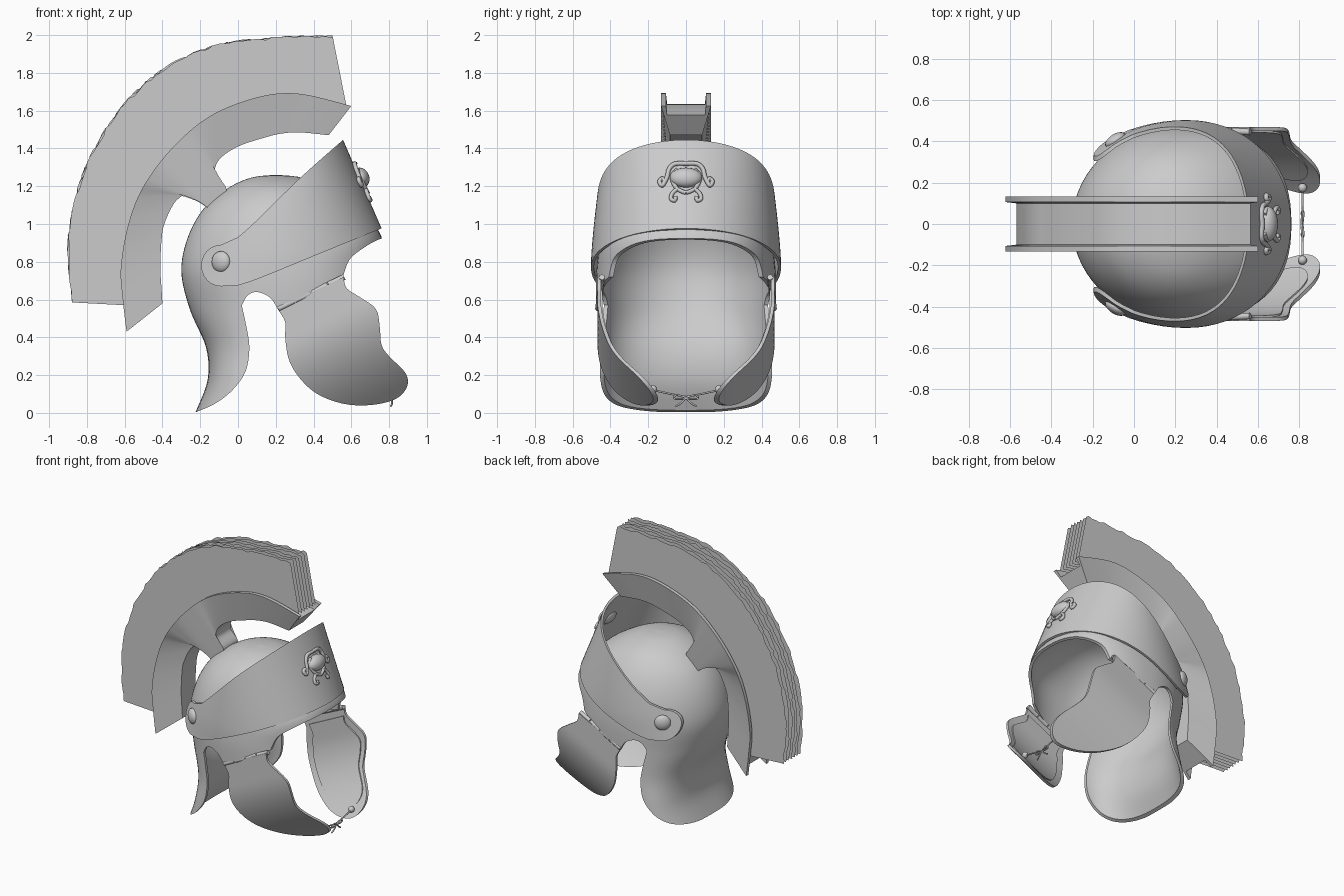
import bpy, bmesh, math, random
from mathutils import Vector

random.seed(4)
cube = bpy.data.objects.get("Cube")
if cube:
    bpy.data.objects.remove(cube, do_unlink=True)

GREY = (0.6, 0.6, 0.6, 1)
metal = bpy.data.materials.new("plain grey")
metal.use_nodes = True
metal.diffuse_color = GREY
metal.node_tree.nodes["Principled BSDF"].inputs["Base Color"].default_value = GREY


def spline(points, steps=6):
    """Smooth open curve through points of any dimension."""
    p = [points[0]] + list(points) + [points[-1]]
    out = []
    for a, b, c, d in zip(p, p[1:], p[2:], p[3:]):
        for i in range(steps):
            t = i / steps
            out.append(tuple(0.5 * (2 * y + (z - x) * t + (2 * x - 5 * y + 4 * z - w) * t * t
                                    + (3 * y - x - 3 * z + w) * t ** 3)
                             for x, y, z, w in zip(a, b, c, d)))
    return out + [tuple(points[-1])]


def smooth(mesh, angle=35):
    mesh.polygons.foreach_set("use_smooth", [True] * len(mesh.polygons))
    mesh.set_sharp_from_angle(angle=math.radians(angle))


def finish(name, bm, angle=35):
    mesh = bpy.data.meshes.new(name)
    bmesh.ops.recalc_face_normals(bm, faces=bm.faces)
    bm.to_mesh(mesh)
    bm.free()
    ob = bpy.data.objects.new(name, mesh)
    bpy.context.collection.objects.link(ob)
    mesh.materials.append(metal)
    smooth(mesh, angle)
    return ob


def grid(name, rows, closed=False, caps=()):
    """Skin rows of points."""
    bm = bmesh.new()
    vs = [[bm.verts.new(p) for p in row] for row in rows]
    for a, b in zip(vs, vs[1:]):
        n = len(a)
        for i in range(n if closed else n - 1):
            j = (i + 1) % n
            bm.faces.new((a[i], a[j], b[j], b[i]))
    for end in caps:
        bm.faces.new(vs[end])
    return finish(name, bm)


def prism(name, outline, y0, y1):
    """Side outline extruded across the width."""
    bm = bmesh.new()
    face = bm.faces.new([bm.verts.new((x, y0, z)) for x, z in outline])
    new = bmesh.ops.extrude_face_region(bm, geom=[face])["geom"]
    bmesh.ops.translate(bm, vec=(0, y1 - y0, 0),
                        verts=[g for g in new if isinstance(g, bmesh.types.BMVert)])
    return finish(name, bm)


def trim(ob, outline, thick):
    """Thicken a sheet and keep what lies within a side outline."""
    cutter = prism("cutter", outline, -1, 1)
    cutter.hide_render = True
    sol = ob.modifiers.new("thickness", 'SOLIDIFY')
    sol.thickness, sol.offset = thick, 0
    cut = ob.modifiers.new("trim", 'BOOLEAN')
    cut.operation, cut.solver, cut.object = 'INTERSECT', 'EXACT', cutter
    bpy.context.view_layer.update()
    dg = bpy.context.evaluated_depsgraph_get()
    mesh = bpy.data.meshes.new_from_object(ob.evaluated_get(dg))
    ob.modifiers.clear()
    ob.data = mesh
    smooth(mesh)
    bpy.data.objects.remove(cutter, do_unlink=True)


def tube(name, points, radius, steps=6):
    cu = bpy.data.curves.new(name, 'CURVE')
    cu.dimensions = '3D'
    cu.bevel_depth, cu.bevel_resolution, cu.use_fill_caps = radius, 2, True
    pts = spline(points, steps)
    sp = cu.splines.new('POLY')
    sp.points.add(len(pts) - 1)
    for q, p in zip(sp.points, pts):
        q.co = (*p, 1)
    sp.use_smooth = True
    cu.materials.append(metal)
    bpy.context.collection.objects.link(bpy.data.objects.new(name, cu))


def ball(name, loc, scale, axis=(0, 0, 1)):
    bm = bmesh.new()
    bmesh.ops.create_uvsphere(bm, u_segments=20, v_segments=12, radius=1)
    ob = finish(name, bm, 60)
    ob.location, ob.scale = loc, scale
    ob.rotation_euler = Vector(axis).to_track_quat('Z', 'Y').to_euler()


TURN = [2 * math.pi * i / 72 for i in range(72)]


def squared_ring(z, back, front, width, back_n, front_n):
    """Oval ring whose back and front halves can be squarer than an ellipse."""
    ring = []
    for t in TURN:
        c, s = math.cos(t), math.sin(t)
        e = 2 / (front_n if c > 0 else back_n)
        ring.append(((back + front) / 2 + (front - back) / 2 * math.copysign(abs(c) ** e, c),
                     width * math.copysign(abs(s) ** e, s), z))
    return ring


# bowl with neck guard: rings of height, back, front, half width, squareness
rings = spline([(-.06, -.25, .32, .45, 2.6, 2), (.02, -.207, .32, .45, 2.6, 2),
                (.18, -.15, .32, .45, 2.6, 2), (.35, -.16, .5, .455, 2.4, 2.4),
                (.55, -.245, .7, .465, 2.1, 2.5), (.75, -.29, .74, .465, 2, 2.5),
                (.93, -.255, .75, .435, 2, 2.4), (1.08, -.17, .62, .36, 2, 2.1),
                (1.18, -.05, .47, .26, 2, 2), (1.235, .07, .34, .13, 2, 2), (1.25, .19, .21, .01, 2, 2)])
bowl = grid("bowl_and_neck_guard", [squared_ring(*r) for r in rings], closed=True, caps=[-1])
bowl_edge = (spline([(.85, .94), (.75, .92), (.66, .87), (.59, .81), (.555, .72)])
             + spline([(.21, .55), (.17, .61), (.1, .64), (.05, .62), (.02, .57)])
             + spline([(.04, .48), (.06, .35), (.04, .22), (-.03, .12), (-.12, .05), (-.22, .005)])
             + [(-.6, 0), (-.6, 1.5), (.85, 1.5)])
trim(bowl, bowl_edge, .02)


# brow band: leaning cone wall around the front and sides
def front_x(z):
    return .75 - (z - .98) * .435


def band_width(z):
    return .495 - .13 * max(0, z - .8) ** 1.3


band = grid("brow_band", [[(.25 + (front_x(z) - .25) * math.cos(t), band_width(z) * math.sin(t), z)
                           for t in TURN] for z in [.5 + i * .05 for i in range(21)]], closed=True)
disc = [(-.09 + .105 * math.cos(a), .78 + .11 * math.sin(a))
        for a in [math.radians(d) for d in range(90, 275, 15)]]
band_edge = (disc + spline([(0, .675), (.12, .715), (.4, .83), (.756, .975)])
             + [(.79, .98), (.57, 1.46)] + spline([(.55, 1.44), (.33, 1.245), (.1, 1.02), (0, .93)]))
trim(band, band_edge, .016)

# crest holder: tapered channel, wide and open on the outer side, with a foot on the bowl
outer = spline([(-.59, .43), (-.61, .6), (-.62, .77), (-.58, 1.0), (-.5, 1.2), (-.35, 1.4),
                (-.15, 1.57), (.1, 1.67), (.32, 1.69), (.6, 1.625)], 17)
inner = spline([(-.4, .58), (-.405, .66), (-.41, .74), (-.41, .82), (-.405, .91), (-.39, 1.0),
                (-.33, 1.12), (-.25, 1.16), (-.17, 1.1), (-.1, 1.05), (-.06, 1.18), (-.12, 1.26),
                (-.1, 1.34), (0, 1.41), (.15, 1.46), (.24, 1.48), (.33, 1.485), (.48, 1.47)], 9)
sections = []
for o, i in zip(outer, inner):
    # across the channel: underside, outer lip, inner lip, floor
    floor_in = .06 / math.dist(o, i)
    half = [(y, (o[0] + (i[0] - o[0]) * f, o[1] + (i[1] - o[1]) * f))
            for y, f in ((.085, 1), (.132, 0), (.106, 0), (.1, floor_in))]
    sections.append([(x, y, z) for y, (x, z) in half] + [(x, -y, z) for y, (x, z) in half[::-1]])
grid("crest_holder", sections, closed=True, caps=[0, -1])

# crest hair: thin parallel sheets with ragged tips
hair_in = spline([(-.6, .57), (-.6, .77), (-.56, 1.0), (-.48, 1.19), (-.33, 1.38),
                  (-.14, 1.54), (.1, 1.64), (.32, 1.66), (.575, 1.62)], 8)
hair_out = spline([(-.88, .585), (-.905, .9), (-.84, 1.23), (-.72, 1.48), (-.56, 1.69),
                   (-.36, 1.85), (-.1, 1.955), (.22, 1.995), (.5, 2.0)], 8)
for k in range(7):
    y = -.096 + .032 * k
    tips = []
    for a, b in zip(hair_in, hair_out):
        g = 1 - random.uniform(0, .045)
        tips.append((a[0] + (b[0] - a[0]) * g, y, a[1] + (b[1] - a[1]) * g))
    grid("crest_hair", [[(x, y, z) for x, z in hair_in], tips])


# cheek guards, linings, hinges, rivets and chin ties
def cheek_y(x, z):
    return .46 - .85 * max(0, .5 * x - z + .25) ** 2


cheek = spline([(.21, .55), (.25, .48), (.25, .4), (.27, .28), (.33, .18), (.42, .1), (.55, .05),
                (.68, .04), (.8, .06), (.87, .1), (.9, .16), (.88, .22), (.8, .3), (.76, .36),
                (.75, .46), (.73, .55), (.65, .61), (.575, .66), (.56, .72)], 4)
pad = [(.57 + (x - .57) * .82, .34 + (z - .34) * .82) for x, z in cheek]
STEPS = [i / 24 for i in range(25)]
for side in (1, -1):
    for name, edge, inset, thick in (("cheek_guard", cheek, 0, .018), ("cheek_lining", pad, .011, .014)):
        plate = grid(name, [[(.15 + .8 * u, side * (cheek_y(.15 + .8 * u, .8 * v) - inset), .8 * v)
                             for u in STEPS] for v in STEPS])
        trim(plate, edge, thick)
    a, b = Vector((.21, side * .465, .55)), Vector((.565, side * .445, .72))
    for i in range(4):
        tube("cheek_hinge", [a.lerp(b, i / 4 + .008), a.lerp(b, (i + 1) / 4 - .008)], .016, 1)
    ball("band_rivet", (-.09, side * .405, .8), (.056, .056, .03), (-1.05, side * 1.62, 0))
    ball("tie_stud", (.815, side * .175, .125), (.022, .022, .022))
    tube("chin_tie", [(.815, side * .17, .12), (.815, side * .08, .1), (.81, 0, .085)], .005)
    tube("bow_loop", [(.815, 0, .08), (.82, side * .05, .095), (.815, side * .06, .075), (.815, 0, .075)], .005)
    tube("bow_tail", [(.815, 0, .08), (.815, side * .03, .05), (.81, side * .055, .035)], .005)

    # scrolls either side of the brow badge
    def on_band(points):
        return [(front_x(z) + .018 - y * y, side * y, z) for y, z in points]
    tube("badge_upper_scroll", on_band([(0, 1.32), (.06, 1.318), (.09, 1.29), (.1, 1.25), (.125, 1.205),
                                        (.14, 1.225), (.125, 1.24), (.112, 1.225)]), .012)
    tube("badge_lower_scroll", on_band([(.04, 1.19), (.07, 1.165), (.08, 1.135), (.06, 1.125),
                                        (.055, 1.145)]), .011)
    tube("badge_side_scroll", on_band([(.045, 1.29), (.075, 1.25), (.05, 1.19), (0, 1.165)]), .011)

# badge boss, lying flat against the leaning band
ball("badge_boss", (front_x(1.245) + .015, 0, 1.245), (.085, .055, .045), (.92, 0, .4))
